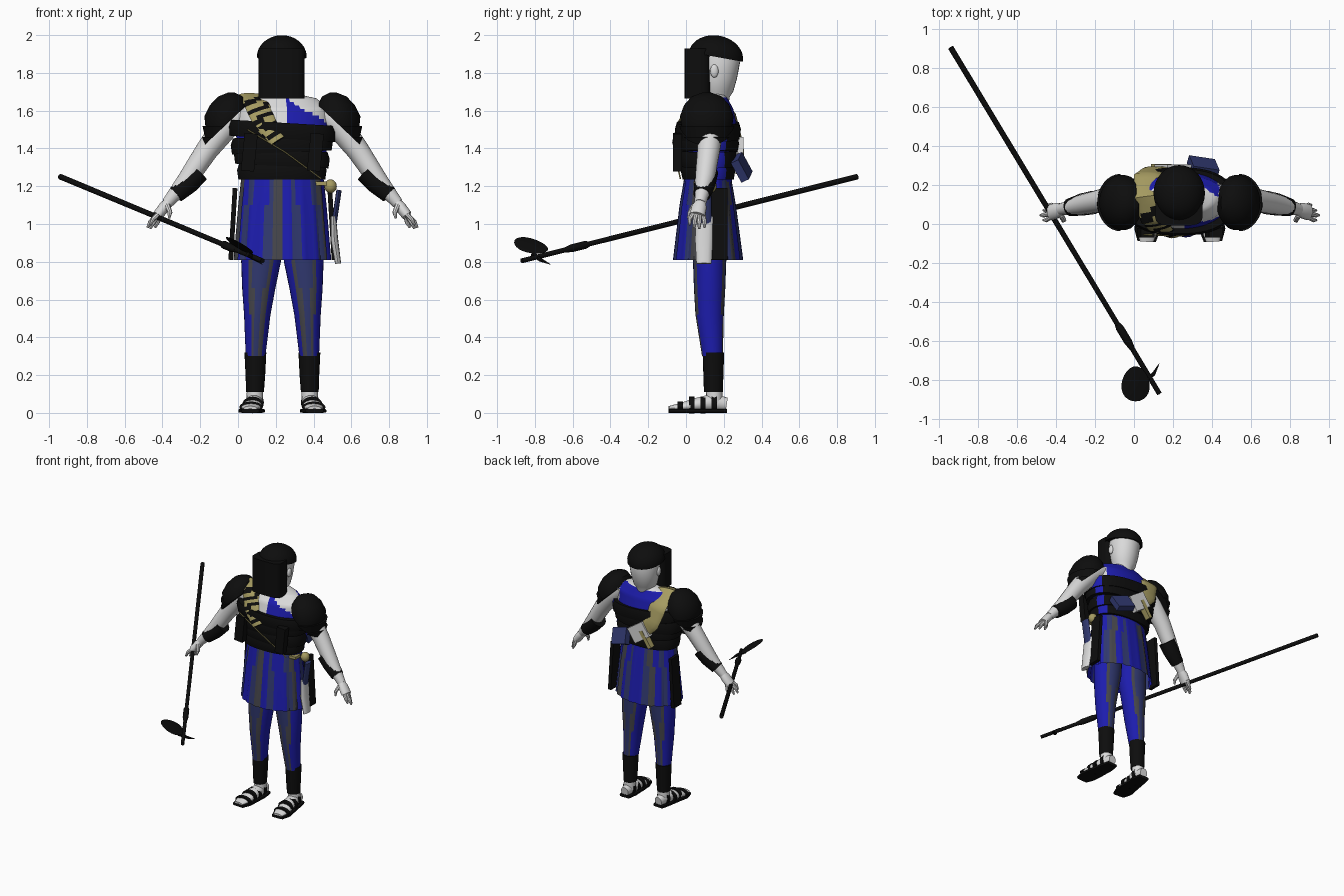
import bpy, bmesh, math
from mathutils import Vector, Matrix

old = bpy.data.objects.get("Cube")
if old:
    bpy.data.objects.remove(old)

CX = 0.235          # body centre line
made = []


def material(name, r, g, b):
    m = bpy.data.materials.new(name)
    m.use_nodes = True
    m.diffuse_color = (r, g, b, 1)
    node = m.node_tree.nodes["Principled BSDF"]
    node.inputs["Base Color"].default_value = (r, g, b, 1)
    node.inputs["Roughness"].default_value = 0.8
    return m


BLACK = material("black", 0.004, 0.004, 0.004)
SKIN = material("pale skin", 0.7, 0.7, 0.7)
BLUE = material("blue cloth", 0.012, 0.012, 0.42)
SLATE = material("slate cloth", 0.03, 0.04, 0.16)
GREY = material("dark grey cloth", 0.06, 0.06, 0.07)
KHAKI = material("khaki", 0.38, 0.33, 0.12)


def finish(name, bm, mats, rule=None):
    if rule:
        bm.normal_update()
        for f in bm.faces:
            f.material_index = rule(f.calc_center_median(), f.normal)
    me = bpy.data.meshes.new(name)
    bm.to_mesh(me)
    bm.free()
    for m in mats:
        me.materials.append(m)
    ob = bpy.data.objects.new(name, me)
    bpy.context.collection.objects.link(ob)
    made.append(ob)
    return ob


def sweep(pts, radii, n=20, axis=None, ref=(0, 1, 0), power=2, steps=1, caps=True):
    """Rings of elliptical section along a path, refined by linear steps."""
    pts = [Vector(p) for p in pts]
    radii = [Vector(r if isinstance(r, tuple) else (r, r)) for r in radii]
    path = [(pts[i].lerp(pts[i + 1], k / steps), radii[i].lerp(radii[i + 1], k / steps))
            for i in range(len(pts) - 1) for k in range(steps)]
    path.append((pts[-1], radii[-1]))
    bm, rings = bmesh.new(), []
    for i, (p, r) in enumerate(path):
        d = Vector(axis) if axis else path[min(i + 1, len(path) - 1)][0] - path[max(i - 1, 0)][0]
        d.normalize()
        side = d.cross(Vector(ref)).normalized()
        up = side.cross(d)
        ring = []
        for k in range(n):
            c, s = math.cos(math.tau * k / n), math.sin(math.tau * k / n)
            c = math.copysign(abs(c) ** (2 / power), c)
            s = math.copysign(abs(s) ** (2 / power), s)
            ring.append(bm.verts.new(p + side * r.x * c + up * r.y * s))
        rings.append(ring)
    for a, b in zip(rings, rings[1:]):
        for k in range(n):
            bm.faces.new((a[k], a[(k + 1) % n], b[(k + 1) % n], b[k]))
    if caps:
        bm.faces.new(rings[0])
        bm.faces.new(rings[-1])
    bmesh.ops.recalc_face_normals(bm, faces=bm.faces[:])
    return bm


def tube(name, pts, radii, mat, **kw):
    return finish(name, sweep(pts, radii, **kw), [mat])


def stack(rows, **kw):
    """Horizontal rings from rows of (x, y, z, half width, half depth)."""
    return sweep([r[:3] for r in rows], [tuple(r[3:]) for r in rows], axis=(0, 0, 1), **kw)


def box(name, loc, size, mat, rot=(0, 0, 0)):
    bm = bmesh.new()
    bmesh.ops.create_cube(bm, size=1)
    turn = Matrix.Rotation(rot[2], 4, 'Z') @ Matrix.Rotation(rot[1], 4, 'Y') @ Matrix.Rotation(rot[0], 4, 'X')
    bm.transform(Matrix.Translation(loc) @ turn @ Matrix.Diagonal((*size, 1)))
    return finish(name, bm, [mat])


def ball(name, loc, size, mat):
    bm = bmesh.new()
    bmesh.ops.create_uvsphere(bm, u_segments=16, v_segments=10, radius=1)
    bm.transform(Matrix.Translation(loc) @ Matrix.Diagonal((*size, 1)))
    return finish(name, bm, [mat])


# Torso: bare shoulders, blue back and blue front triangle
def torso_rule(c, n):
    if c.z < 1.5:
        return 1
    if n.y > 0.15 and abs(c.x - CX) < 0.2 and c.z < 1.67:
        return 1
    return int(n.y < 0.2 and 0.26 < c.x < 0.5 and c.z < 1.65 - (c.x - 0.28) * 0.6)


finish("torso", stack([(CX, .125, 1.15, .2, .11), (CX, .12, 1.3, .22, .13),
                       (CX, .12, 1.5, .25, .155), (CX, .125, 1.61, .25, .125),
                       (CX, .135, 1.665, .18, .085), (CX, .15, 1.69, .07, .06)],
                      n=64, steps=6), [SKIN, BLUE], torso_rule)

# Head, ears, mask and cap
finish("head", stack([(CX, .16, 1.6, .065, .065), (CX, .165, 1.67, .065, .065),
                      (CX, .165, 1.7, .085, .085), (CX, .17, 1.77, .1, .1),
                      (CX, .175, 1.86, .11, .112), (CX, .165, 1.94, .09, .1)], n=28), [SKIN])
for s in (-1, 1):
    ball("ear", (CX + s * .104, .15, 1.81), (.014, .022, .035), SKIN)
finish("face_mask", stack([(.23, .062, 1.665, .122, .07), (.23, .062, 1.93, .122, .07)],
                          n=40, power=4), [BLACK])
bm = bmesh.new()
bmesh.ops.create_uvsphere(bm, u_segments=32, v_segments=20, radius=1)
bmesh.ops.bisect_plane(bm, geom=bm.verts[:] + bm.edges[:] + bm.faces[:], plane_co=(0, 0, 0),
                       plane_no=(0, 0, 1), clear_inner=True)
bmesh.ops.holes_fill(bm, edges=bm.edges[:])
bm.transform(Matrix.Translation((.232, .158, 1.885)) @ Matrix.Rotation(-.18, 4, 'X')
             @ Matrix.Diagonal((.132, .145, .113, 1)))
finish("cap", bm, [BLACK])

# Wrapped chest armour in overlapping tilted bands
def side_gap(c, n):
    return int(n.x > 0.5 and 0.155 < c.y < 0.21)


for i, tilt in enumerate((0, .05, -.04, .06)):
    z, w = 1.235 + i * .072, .225 + i * .017
    finish("chest_band", sweep([(.232, .118, z), (.232, .116, z + .05), (.232, .116, z + .085)],
                               [(w + .005, .135 + i * .01), (w + .012, .145 + i * .01), (w, .135 + i * .01)],
                               n=56, axis=(tilt, 0, 1), power=2.4), [BLACK, BLUE], side_gap)
for x in (.06, .41):
    box("chest_buckle", (x, -.045, 1.38), (.07, .05, .2), BLACK, (0, .1, 0))
tube("chest_cord", [(.05, -.055, 1.5), (.25, -.06, 1.38), (.44, -.03, 1.24)], [.004] * 3, KHAKI, n=6)

# Shoulder scarf, khaki with black stripes
bm = sweep([(.2, .285, 1.36), (.1, .28, 1.46), (.07, .25, 1.58), (.07, .14, 1.68),
            (.1, .02, 1.63), (.14, -.03, 1.54), (.21, -.06, 1.44)],
           [(.012, .05), (.014, .06), (.014, .07), (.014, .07), (.014, .065), (.012, .06), (.012, .04)],
           n=12, ref=(1, 0, 0), steps=5)
finish("scarf", bm, [KHAKI, BLACK],
       lambda c, n: int(c.y < .1 and math.sin((c.z - .5 * c.x) * 110) > .1))

# Skirt of flared striped panels
def skirt_rule(c, n):
    a = math.atan2((c.y - .115) / .185, (c.x - CX) / .26) / math.tau
    return (0, 1, 1, 0, 2, 1)[int((a + 1) * 30 + .5) % 6]


bm = stack([(CX, .115, 1.27, .215, .12), (CX, .115, 1.1, .235, .15), (CX, .117, .81, .26, .187)],
           n=60, caps=False)
for k, v in enumerate(bm.verts):
    if k % 3 == 0 and v.co.z < 1.2:
        v.co = Vector((CX, .117, v.co.z)).lerp(v.co, .96)
finish("skirt", bm, [SLATE, BLUE, GREY], skirt_rule)

# Hip panels, pouches and hanging sheaths
for s in (-1, 1):
    box("hip_panel", (CX + s * .262, .175, 1.0), (.025, .09, .38), BLACK, (0, s * -.06, 0))
tube("sheath", [(.535, .1, 1.18), (.52, .1, 1.08), (.505, .1, .98)], [(.014, .035)] * 3, SLATE, n=12)
tube("sheath_lower", [(.505, .1, 1.04), (.51, .095, .92), (.53, .095, .79)],
     [(.014, .045), (.02, .047), (.016, .04)], SKIN, n=12)
ball("hip_gourd", (.49, .13, 1.2), (.033, .033, .036), KHAKI)
box("belt_toggle", (.44, .07, 1.215), (.06, .06, .02), KHAKI)
box("back_pouch", (.355, .295, 1.3), (.14, .045, .12), SLATE, (.45, .3, -.15))
box("back_bag", (.2, .285, 1.37), (.15, .04, .12), SKIN, (0, .6, 0))
box("back_bag_trim", (.14, .285, 1.33), (.03, .044, .14), KHAKI, (0, .6, 0))


def leg_rule(c, n):
    return 1 if abs(n.x) > .55 else 2 if abs(n.x) > .32 else 0


for s in (-1, 1):
    def P(u, y, z):
        return (CX + s * u, y, z)

    # Leg, boot cuff, sandal
    finish("leg", stack([(*P(.11, .13, 1.05), .1, .1), (*P(.113, .125, .8), .105, .088),
                         (*P(.125, .125, .66), .088, .083), (*P(.133, .125, .52), .07, .075),
                         (*P(.142, .14, .3), .052, .055)], n=28, steps=2), [SLATE, BLUE, GREY], leg_rule)
    finish("boot_cuff", stack([(*P(.145, .145, .11), .047, .05), (*P(.143, .145, .2), .052, .053),
                               (*P(.143, .145, .32), .058, .057)], n=20), [BLACK])
    tube("ankle", [P(.145, .15, .15), P(.146, .15, .05)], [.042, .045], SKIN, n=16)
    foot = [P(.145, .215, .045), P(.147, .15, .055), P(.157, .05, .042), P(.167, -.03, .03), P(.17, -.09, .024)]
    size = [(.03, .035), (.043, .048), (.05, .036), (.055, .022), (.035, .012)]
    tube("foot", foot, size, SKIN, n=20, ref=(0, 0, 1))
    tube("sole", [(x, y, .011) for x, y, z in foot],
         [(a + .012, .011) for a, b in size], BLACK, n=16, ref=(0, 0, 1), power=5)
    for i, h in ((1, 0), (2, .04), (2, -.02), (3, 0)):
        x, y, z = foot[i]
        a, b = size[i]
        tube("sandal_strap", [(x, y + h + .014, z), (x, y + h - .014, z)],
             [(a + .006, b + .008)] * 2, BLACK, n=20, ref=(0, 0, 1))

    # Arm, bracer, hand
    tube("arm", [P(.2, .135, 1.6), P(.3, .13, 1.52), P(.4, .12, 1.39), P(.5, .1, 1.24), P(.61, .075, 1.11)],
         [.07, .072, .06, .052, .03], SKIN, n=18, steps=2)
    tube("bracer", [P(.445, .11, 1.275), P(.5, .1, 1.215), P(.565, .085, 1.155)],
         [.06, .057, .046], BLACK, n=18)
    tube("palm", [P(.595, .078, 1.125), P(.625, .07, 1.09), P(.66, .06, 1.045)],
         [(.025, .024), (.03, .04), (.028, .042)], SKIN, n=14)
    for y, u, z in ((.02, .7, .995), (.045, .715, .98), (.07, .7, .975), (.098, .675, .98)):
        tube("finger", [P(.65, .03 + y * .6, 1.06), P(u - .015, y, z + .03), P(u, y, z)],
             [.014, .012, .006], SKIN, n=8)
    tube("thumb", [P(.61, .045, 1.1), P(.595, .02, 1.06), P(.6, .012, 1.03)], [.015, .013, .006], SKIN, n=8)

    # Layered shoulder guard, cut along the line of the arm
    rows = [(.31, 1.4, .1, .12), (.31, 1.46, .115, .14), (.305, 1.46, .105, .13), (.305, 1.52, .118, .147),
            (.3, 1.52, .108, .135), (.295, 1.57, .118, .142), (.285, 1.63, .098, .12),
            (.275, 1.675, .065, .08), (.27, 1.695, .02, .025)]
    bm = stack([(*P(u, .11, z), a, b) for u, z, a, b in rows], n=32)
    bmesh.ops.bisect_plane(bm, geom=bm.verts[:] + bm.edges[:] + bm.faces[:], plane_co=P(.41, .1, 1.42),
                           plane_no=(s * .69, 0, .73), clear_inner=True)
    bmesh.ops.holes_fill(bm, edges=bm.edges[:])
    bmesh.ops.recalc_face_normals(bm, faces=bm.faces[:])
    finish("shoulder_guard", bm, [BLACK])

# Staff with collar, curved blade and spike
tail, tip = Vector((-.94, .905, 1.25)), Vector((.13, -.87, .805))
tube("staff", [tail, tip], [.015, .013], BLACK, n=12)
tube("staff_collar", [tail.lerp(tip, t) for t in (.8, .81, .85, .87)], [.015, .021, .021, .014], BLACK, n=12)
bm = bmesh.new()
bmesh.ops.create_circle(bm, cap_ends=True, cap_tris=True, segments=24, radius=1)
for v in bm.verts:
    x, y = v.co.x * .072 * (1 - .15 * v.co.y), v.co.y * .09
    v.co = (.008 + x, -.82 + y, .885 - .55 * x - .2 * y + .015 * (1 - v.co.length_squared))
bm.normal_update()
for f in bm.faces:
    if f.normal.z < 0:
        f.normal_flip()
finish("staff_blade", bm, [BLACK])
tube("staff_spike", [(.05, -.81, .84), (.1, -.77, .81), (.13, -.715, .785)], [.014, .01, .001], BLACK, n=8)

# Smooth shading with sharp edges kept
bpy.ops.object.select_all(action='DESELECT')
for ob in made:
    ob.select_set(True)
bpy.context.view_layer.objects.active = made[0]
bpy.ops.object.shade_smooth_by_angle(angle=math.radians(35))
